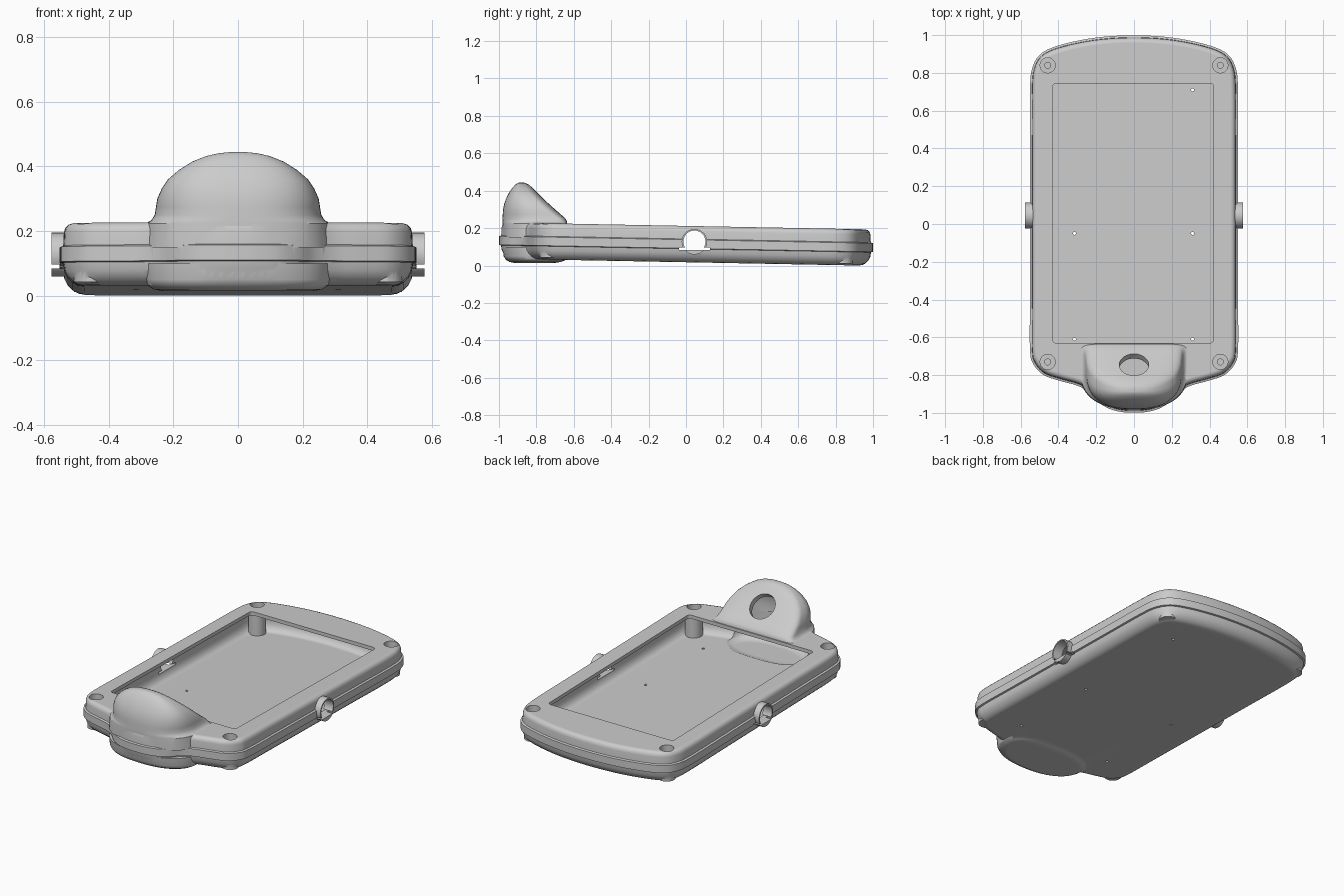
import bpy, bmesh, math
from mathutils import Vector, Matrix

if "Cube" in bpy.data.objects:
    bpy.data.objects.remove(bpy.data.objects["Cube"])

TILT = 0.019  # the case slopes down slightly toward the back


def make(name, bm):
    bmesh.ops.recalc_face_normals(bm, faces=bm.faces)
    me = bpy.data.meshes.new(name)
    bm.to_mesh(me)
    bm.free()
    ob = bpy.data.objects.new(name, me)
    bpy.context.collection.objects.link(ob)
    return ob


def loft(name, rings):
    bm = bmesh.new()
    rows = [[bm.verts.new(p) for p in r] for r in rings]
    n = len(rows[0])
    for a, b in zip(rows, rows[1:]):
        for i in range(n):
            j = (i + 1) % n
            bm.faces.new((a[i], a[j], b[j], b[i]))
    bm.faces.new(rows[0])
    bm.faces.new(rows[-1])
    return make(name, bm)


def cylinder(name, loc, r, depth, direction=(0, 0, 1), seg=40):
    bm = bmesh.new()
    rot = Vector((0, 0, 1)).rotation_difference(Vector(direction)).to_matrix().to_4x4()
    bmesh.ops.create_cone(bm, cap_ends=True, segments=seg, radius1=r, radius2=r,
                          depth=depth, matrix=Matrix.Translation(loc) @ rot)
    return make(name, bm)


def box(name, loc, size):
    bm = bmesh.new()
    bmesh.ops.create_cube(bm, size=1, matrix=Matrix.Translation(loc) @ Matrix.Diagonal((*size, 1)))
    return make(name, bm)


def combine(target, other, op):
    m = target.modifiers.new(op, 'BOOLEAN')
    m.operation, m.solver, m.object = op, 'EXACT', other
    bpy.context.view_layer.objects.active = target
    bpy.ops.object.modifier_apply(modifier=m.name)
    bpy.data.objects.remove(other)


# Plan outline: right half, mirrored and splined
half = [(0, 1.0), (.2, .988), (.38, .952), (.49, .905), (.54, .825), (.552, .7), (.552, .4),
        (.552, 0), (.552, -.4), (.552, -.66), (.535, -.74), (.48, -.8), (.39, -.832),
        (.3, -.857), (.24, -.892), (.19, -.943), (.13, -.98), (.06, -.997), (0, -1.0)]
ctrl = [Vector(p) for p in half] + [Vector((-x, y)) for x, y in half[-2:0:-1]]
outline = []
for i in range(len(ctrl)):
    a, b, c, d = (ctrl[(i + k) % len(ctrl)] for k in (-1, 0, 1, 2))
    for s in range(5):
        t = s / 5
        outline.append(.5 * (2 * b + (c - a) * t + (2 * a - 5 * b + 4 * c - d) * t * t
                             + (3 * b - a - 3 * c + d) * t ** 3))
N = len(outline)


def case_ring(inset, z):
    ring = []
    for i, p in enumerate(outline):
        t = (outline[(i + 2) % N] - outline[i - 2]).normalized()
        q = p + Vector((t.y, -t.x)) * inset
        ring.append((q.x, q.y, z - TILT * q.y))
    return ring


def oval(z, w, front, back, cy, nf, nb, seg=72):
    # superellipse slice with separate front and back halves
    pts = []
    for i in range(seg):
        a = 2 * math.pi * (i + .5) / seg
        c, s = math.cos(a), math.sin(a)
        n, d = (nb, back - cy) if s > 0 else (nf, cy - front)
        pts.append((w * math.copysign(abs(c) ** (2 / n), c),
                    cy + d * math.copysign(abs(s) ** (2 / n), s), z))
    return pts


# Case shell with centre bead; positive inset goes inward
case = loft("case", [case_ring(*p) for p in [
    (.075, .0175), (.056, .021), (.04, .03), (.025, .045), (.015, .065), (.011, .089),
    (.001, .092), (.001, .138), (.012, .142), (.014, .183), (.018, .197), (.027, .207), (.042, .2118)]])
cavity = loft("case_cavity", [case_ring(*p) for p in [
    (.082, .04), (.065, .044), (.05, .055), (.04, .075), (.036, .1), (.036, .19)]])

# Sensor dome: z, half width, front, back, centre y, back squareness
dome = [(.15, .29, -.982, -.635, -.76, 8), (.224, .285, -.982, -.635, -.76, 8),
        (.234, .268, -.982, -.636, -.76, 8), (.25, .258, -.981, -.643, -.76, 7),
        (.275, .254, -.98, -.671, -.775, 5), (.3, .25, -.978, -.7, -.79, 4.5),
        (.33, .237, -.972, -.733, -.81, 4), (.36, .217, -.961, -.765, -.83, 3.6),
        (.39, .182, -.946, -.796, -.85, 3.2), (.415, .142, -.929, -.82, -.865, 2.8),
        (.432, .1, -.913, -.84, -.875, 2.5), (.441, .06, -.9, -.857, -.88, 2.2),
        (.445, .02, -.887, -.873, -.88, 2)]
combine(case, loft("dome", [oval(z, w, f, b, c, 2.5, n) for z, w, f, b, c, n in dome]), 'UNION')
WALL = .025
inner = [(.1, .24, -.945, -.66, -.77, 6)] + [
    (z - WALL, min(w, .258) - WALL, f + WALL, b - WALL, c, n) for z, w, f, b, c, n in dome[3:10]]
dome_cavity = loft("dome_cavity", [oval(z, w, f, b, c, 2.5, n) for z, w, f, b, c, n in inner])

# Belly bulge under the dome
bulge = [(.1, .29, -.982, -.62, -.78), (.05, .288, -.975, -.625, -.78), (.032, .28, -.965, -.64, -.78),
         (.02, .262, -.945, -.665, -.78), (.014, .23, -.92, -.7, -.78)]
combine(case, loft("bulge", [oval(*p, 2.3, 2.5) for p in bulge]), 'UNION')
bulge_cavity = loft("bulge_cavity", [
    oval(z + (.022 if z < .1 else 0), w - .03, f + .035, b - .025, c, 2.3, 2.5) for z, w, f, b, c in bulge])

# Round side ports
for s in (1, -1):
    combine(case, cylinder("port", (s * .554, .045, .127), .068, .048, (1, 0, 0), 48), 'UNION')

# Hollow out
for c in (cavity, dome_cavity, bulge_cavity):
    combine(case, c, 'DIFFERENCE')

# Display window with rounded corners
window = []
for cx, cy, a0 in [(.4, .725, 0), (-.41, .725, 90), (-.41, -.61, 180), (.4, -.61, 270)]:
    for k in range(7):
        a = math.radians(a0 + 15 * k)
        window.append((cx + .022 * math.cos(a), cy + .02 * math.sin(a)))
combine(case, loft("window", [[(x, y, z) for x, y in window] for z in (.15, .24)]), 'DIFFERENCE')

# Corner screw posts and counterbores
for x in (-.457, .457):
    for y in (.84, -.73):
        dz = -TILT * y
        combine(case, cylinder("post", (x, y, .113 + dz), .05, .17), 'UNION')
        combine(case, cylinder("counterbore", (x, y, .25 + dz), .04, .16), 'DIFFERENCE')
        combine(case, cylinder("screw_hole", (x, y, .16 + dz), .016, .1, seg=20), 'DIFFERENCE')

# Port bores (arched with a flat bottom) and the slot beneath
arch = [(.045 + .059 * math.cos(a), .128 + .059 * math.sin(a))
        for a in [math.radians(-46 + 272 * k / 36) for k in range(37)]]
for s in (1, -1):
    combine(case, loft("bore", [[(s * x, y, z) for y, z in arch] for x in (.49, .6)]), 'DIFFERENCE')
    combine(case, box("slot", (s * .55, .045, .09), (.1, .165, .012)), 'DIFFERENCE')

# Sensor eye in the sloped dome face
combine(case, cylinder("eye", (0, -.745, .342), .078, .12, (0, .69, .72), 48), 'DIFFERENCE')

# Small floor holes
for x, y in [(.31, .71), (-.315, -.05), (.31, -.05), (-.315, -.61), (.31, -.61)]:
    combine(case, cylinder("pin_hole", (x, y, .03), .008, .08, seg=16), 'DIFFERENCE')

# Smooth finish with crisp edges
bpy.ops.object.select_all(action='DESELECT')
case.select_set(True)
bpy.context.view_layer.objects.active = case
bpy.ops.object.shade_smooth_by_angle(angle=math.radians(32))
wn = case.modifiers.new("weighted", 'WEIGHTED_NORMAL')
wn.keep_sharp = True
